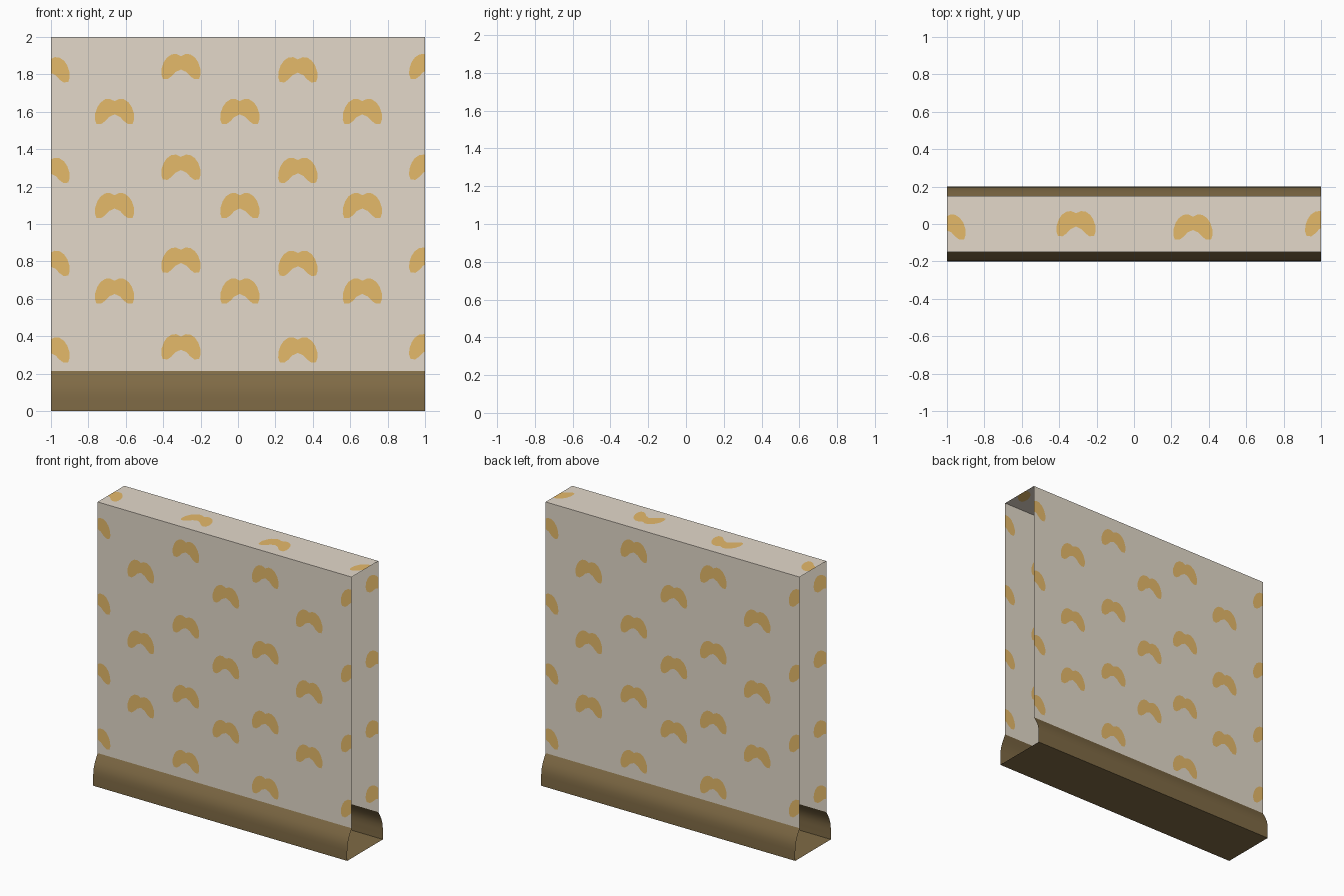
import bpy
from mathutils import Vector
from mathutils.geometry import delaunay_2d_cdt

if "Cube" in bpy.data.objects:
    bpy.data.objects.remove(bpy.data.objects["Cube"])


def srgb(r, g, b):
    return tuple((c / 255 / 12.92) if c < 11 else ((c / 255 + 0.055) / 1.055) ** 2.4
                 for c in (r, g, b)) + (1.0,)


def material(name, rgb):
    m = bpy.data.materials.new(name)
    m.diffuse_color = srgb(*rgb)
    m.use_nodes = True
    m.node_tree.nodes["Principled BSDF"].inputs["Base Color"].default_value = m.diffuse_color
    return m


cream = material("cream_paper", (227, 217, 202))
gold = material("gold_motif", (229, 186, 106))
brown = material("brown_skirting", (127, 106, 69))

# Half outline of the bean-shaped wallpaper motif, mirrored to close it
HALF = [(0, .057), (.025, .069), (.05, .067), (.075, .05), (.092, .025), (.104, -.01),
        (.105, -.04), (.097, -.064), (.072, -.066), (.05, -.05), (.03, -.028), (0, -.014)]
MOTIF = (HALF + [(-x, z) for x, z in HALF[-2:0:-1]])[::-1]


def motif(cx, cz):
    """Motif outline clipped to the panel ends at x = +-1."""
    pts = [(x + cx, z + cz) for x, z in MOTIF]
    out = []
    for (x0, z0), (x1, z1) in zip(pts, pts[1:] + pts[:1]):
        if abs(x0) <= 1:
            out.append((x0, z0))
        if (abs(x0) <= 1) != (abs(x1) <= 1):
            lim = 1.0 if max(x0, x1) > 1 else -1.0
            out.append((lim, z0 + (z1 - z0) * (lim - x0) / (x1 - x0)))
    return out


def inside(p, loop):
    hit = False
    for (x0, y0), (x1, y1) in zip(loop, loop[1:] + loop[:1]):
        if (y0 > p.y) != (y1 > p.y) and p.x < x0 + (x1 - x0) * (p.y - y0) / (y1 - y0):
            hit = not hit
    return hit


def build(name, verts, faces, mats, idx=None):
    me = bpy.data.meshes.new(name)
    me.from_pydata(verts, [], faces)
    for m in mats:
        me.materials.append(m)
    if idx:
        me.polygons.foreach_set("material_index", idx)
    ob = bpy.data.objects.new(name, me)
    bpy.context.collection.objects.link(ob)
    return ob


def papered_panel(name, lo, hi, centres, place):
    """Flat sheet with the motifs cut into it; place maps (u, v) to 3D."""
    loops = [[(-1, lo), (1, lo), (1, hi), (-1, hi)]] + [motif(*c) for c in centres]
    pts, faces = [], []
    for loop in loops:
        faces.append(list(range(len(pts), len(pts) + len(loop))))
        pts += [Vector(p) for p in loop]
    v, _, f, _, _, _ = delaunay_2d_cdt(pts, [], faces, 1, 1e-5)
    mids = [sum((v[i] for i in t), Vector((0, 0))) / len(t) for t in f]
    build(name, [place(p.x, p.y) for p in v], f, [cream, gold],
          [int(any(inside(m, loop) for loop in loops[1:])) for m in mids])


# Staggered motif rows
spots = []
for z in (1.84, 1.302, .805, .342):
    spots += [(-.305, z), (1.02, z), (.32, z - .017), (-1.005, z - .017)]
for z in (1.6, 1.097, .64):
    spots += [(-.66, z), (.01, z), (.665, z)]

H = 0.213   # skirting height
W = 0.15    # half thickness of the wall
papered_panel("front_wall", H, 2, spots, lambda x, z: (x, -W, z))
papered_panel("back_wall", H, 2, spots, lambda x, z: (-x, W, z))
papered_panel("wall_top", -W, W, [(-.31, 0), (.315, -.018), (-1.005, -.018), (1.02, 0)],
              lambda x, y: (x, y, 2))

# Curved skirting boards and the floor strip between them, open at the ends
profile = [(.2, 0), (.2, .07), (.198, .1), (.192, .13), (.18, .16), (.165, .187), (W, H)]
section = [(-y, z) for y, z in reversed(profile)] + profile
n = len(section)
verts = [(x, y, z) for x in (-1, 1) for y, z in section]
ob = build("skirting", verts, [(i, i + 1, n + i + 1, n + i) for i in range(n - 1)], [brown])
bpy.context.view_layer.objects.active = ob
ob.select_set(True)
bpy.ops.object.shade_smooth_by_angle()
